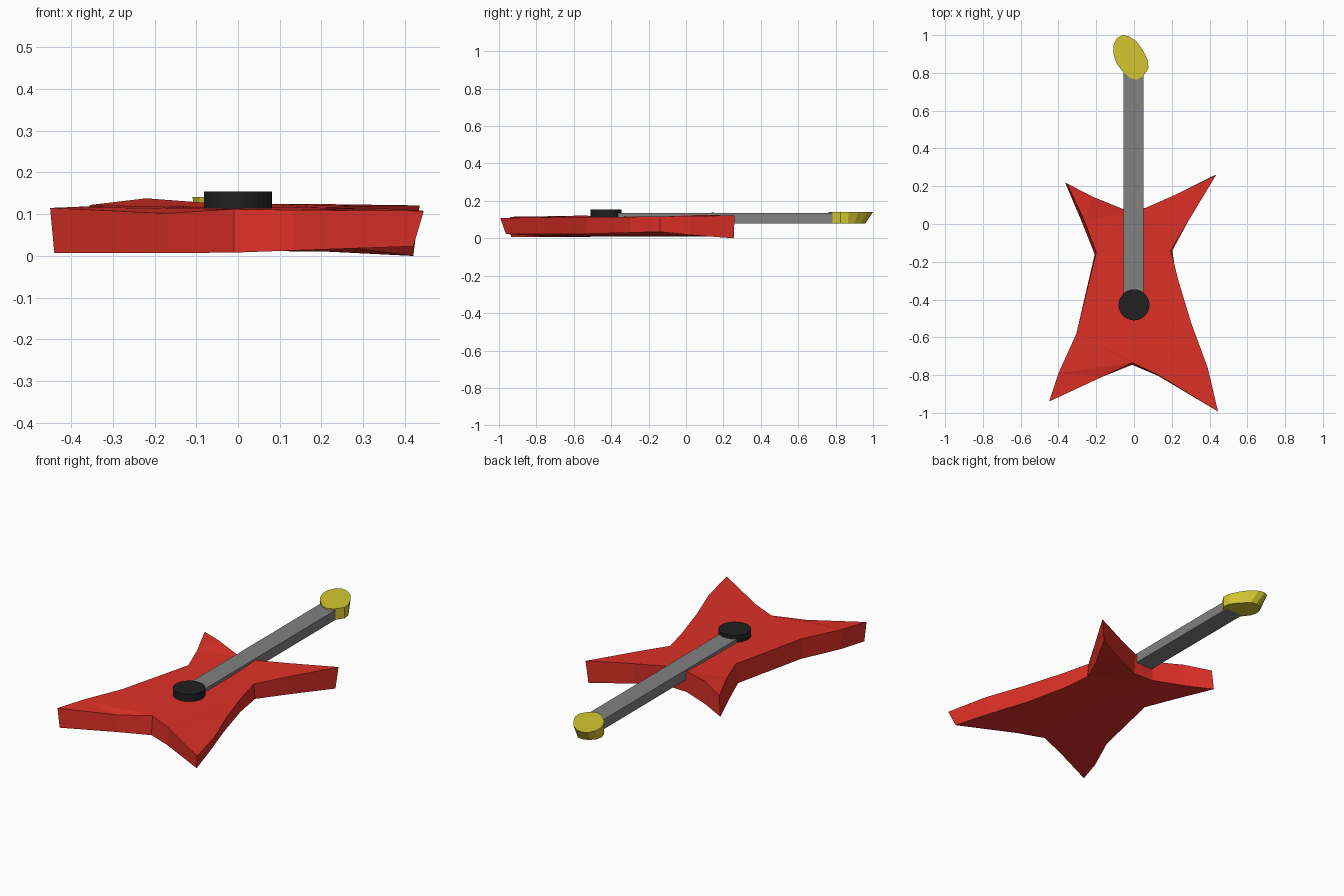
import bpy, bmesh, math


def material(name, color):
    m = bpy.data.materials.new(name)
    m.diffuse_color = (*color, 1)
    return m


def loft(name, bottom, top, mat=None):
    """Closed solid between two matching outlines."""
    bm = bmesh.new()
    lo = [bm.verts.new(p) for p in bottom]
    hi = [bm.verts.new(p) for p in top]
    n = len(lo)
    caps = [bm.faces.new(lo[::-1]), bm.faces.new(hi)]
    for i in range(n):
        j = (i + 1) % n
        bm.faces.new((lo[i], lo[j], hi[j], hi[i]))
    bm.normal_update()
    bmesh.ops.triangulate(bm, faces=caps, ngon_method='EAR_CLIP')
    bmesh.ops.recalc_face_normals(bm, faces=bm.faces)
    me = bpy.data.meshes.new(name)
    bm.to_mesh(me)
    bm.free()
    ob = bpy.data.objects.new(name, me)
    bpy.context.collection.objects.link(ob)
    if mat:
        me.materials.append(mat)
    return ob


red = material("red", (0.73, 0.03, 0.02))
black = material("black", (0.014, 0.014, 0.014))
gold = material("gold", (0.65, 0.57, 0.03))
grey = material("grey", (0.22, 0.22, 0.22))

# Pointed body: x, y, top z, then bottom shift x, y and bottom z
body = [
    (-0.45, -0.94, 0.115, 0.01, 0.005, 0.007),
    (-0.17, -0.81, 0.102, 0.0, 0.0, 0.007),
    (-0.01, -0.735, 0.112, 0.0, -0.01, 0.008),
    (0.13, -0.80, 0.11, 0.0, -0.005, 0.013),
    (0.445, -0.993, 0.108, -0.025, 0.03, 0.023),
    (0.39, -0.76, 0.112, -0.03, 0.0, 0.024),
    (0.305, -0.53, 0.115, -0.02, 0.0, 0.024),
    (0.235, -0.3, 0.115, -0.01, 0.0, 0.03),
    (0.195, -0.14, 0.116, 0.008, 0.0, 0.035),
    (0.29, 0.02, 0.12, -0.01, 0.0, 0.018),
    (0.435, 0.26, 0.121, -0.015, -0.005, 0.0),
    (0.22, 0.155, 0.124, 0.0, -0.01, 0.01),
    (0.06, 0.085, 0.125, 0.0, -0.01, 0.012),
    (-0.06, 0.08, 0.126, 0.0, 0.0, 0.012),
    (-0.22, 0.145, 0.138, 0.0, 0.0, 0.012),
    (-0.355, 0.215, 0.122, -0.01, 0.005, 0.01),
    (-0.262, 0.015, 0.12, -0.016, 0.0, 0.01),
    (-0.20, -0.15, 0.118, -0.008, -0.01, 0.01),
    (-0.305, -0.58, 0.121, 0.005, 0.0, 0.008),
    (-0.40, -0.79, 0.117, 0.005, 0.0, 0.007),
]
loft("body",
     [(x + dx, y + dy, zb) for x, y, zt, dx, dy, zb in body],
     [(x, y, zt) for x, y, zt, dx, dy, zb in body], red)

# Straight neck
neck = [(-0.056, -0.42), (0.05, -0.42), (0.05, 0.82), (-0.056, 0.82)]
loft("neck", [(x, y, 0.08) for x, y in neck],
     [(x, y, 0.134) for x, y in neck], grey)

# Slanted oval headstock, undercut at the far tip
head = [(0.012, 0.763), (0.047, 0.78), (0.077, 0.825), (0.072, 0.87),
        (0.047, 0.92), (0.015, 0.965), (-0.025, 0.993), (-0.06, 1.0),
        (-0.09, 0.985), (-0.109, 0.945), (-0.109, 0.9), (-0.092, 0.85),
        (-0.062, 0.81), (-0.022, 0.773)]
loft("headstock",
     [(x + max(0, y - 0.85) * 0.15 * (x < 0), y - max(0, y - 0.85) * 0.27, 0.08)
      for x, y in head],
     [(x, y, 0.141) for x, y in head], gold)

# Round pickup disc
ring = [(0.082 * math.cos(a), -0.428 + 0.082 * math.sin(a))
        for a in (i * math.tau / 32 for i in range(32))]
loft("pickup_disc", [(x, y, 0.105) for x, y in ring],
     [(x, y, 0.154) for x, y in ring], black)
